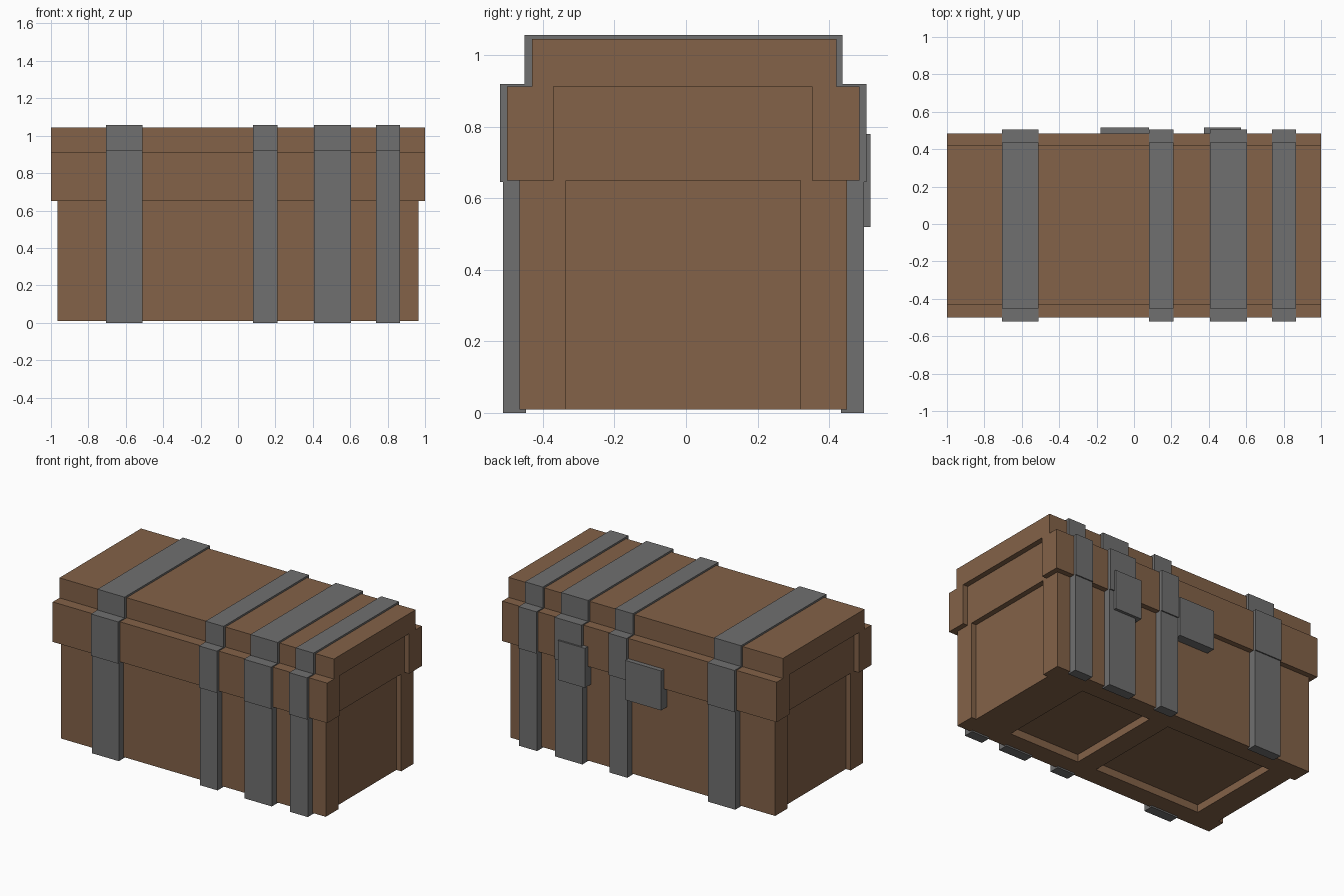
import bpy
import bmesh

if "Cube" in bpy.data.objects:
    bpy.data.objects.remove(bpy.data.objects["Cube"])


def material(name, rgb):
    m = bpy.data.materials.new(name)
    m.diffuse_color = (*rgb, 1)
    m.use_nodes = True
    m.node_tree.nodes["Principled BSDF"].inputs["Base Color"].default_value = m.diffuse_color
    return m


WOOD = material("brown wood", (0.227, 0.122, 0.065))
IRON = material("grey iron", (0.162, 0.162, 0.162))


def extrude_x(name, profile, x0, x1, mat):
    """Extrude a closed (y, z) profile from x0 to x1."""
    bm = bmesh.new()
    face = bm.faces.new([bm.verts.new((x0, y, z)) for y, z in profile])
    res = bmesh.ops.extrude_face_region(bm, geom=[face])
    for v in res["geom"]:
        if isinstance(v, bmesh.types.BMVert):
            v.co.x = x1
    bmesh.ops.recalc_face_normals(bm, faces=bm.faces)
    mesh = bpy.data.meshes.new(name)
    bm.to_mesh(mesh)
    bm.free()
    mesh.materials.append(mat)
    obj = bpy.data.objects.new(name, mesh)
    bpy.context.collection.objects.link(obj)
    return obj


def box(name, x, y, z, mat):
    profile = [(y[0], z[0]), (y[1], z[0]), (y[1], z[1]), (y[0], z[1])]
    return extrude_x(name, profile, x[0], x[1], mat)


def carve(obj, x, y, z):
    """Cut a box-shaped recess out of an object."""
    cutter = box("cutter", x, y, z, WOOD)
    cutter.hide_render = True
    mod = obj.modifiers.new("recess", 'BOOLEAN')
    mod.operation = 'DIFFERENCE'
    mod.solver = 'EXACT'
    mod.object = cutter
    bpy.context.view_layer.objects.active = obj
    bpy.ops.object.modifier_apply(modifier=mod.name)
    bpy.data.objects.remove(cutter)


# Chest body with sunken ends and two sunken panels underneath
body = box("chest_body", (-0.965, 0.965), (-0.465, 0.45), (0.01, 0.65), WOOD)
for s in (-1, 1):
    carve(body, sorted((s * 0.93, s * 1.1)), (-0.335, 0.32), (-0.1, 0.75))
for x in ((-0.77, 0.01), (0.15, 0.665)):
    carve(body, x, (-0.335, 0.32), (-0.1, 0.06))

# Stepped lid with sunken ends
lid = extrude_x("lid", [(-0.5, 0.65), (0.485, 0.65), (0.485, 0.913), (0.42, 0.913),
                        (0.42, 1.045), (-0.43, 1.045), (-0.43, 0.913), (-0.5, 0.913)],
                -1, 1, WOOD)
for s in (-1, 1):
    carve(lid, sorted((s * 0.965, s * 1.1)), (-0.37, 0.352), (0.5, 0.913))

# Iron straps: a stepped band over the lid, and a bar down each side of the body
outer = [(-0.52, 0.645), (-0.52, 0.92), (-0.452, 0.92), (-0.452, 1.057),
         (0.437, 1.057), (0.437, 0.92), (0.505, 0.92), (0.505, 0.645)]
inner = [(0.455, 0.645), (0.455, 0.87), (0.387, 0.87), (0.387, 1.007),
         (-0.402, 1.007), (-0.402, 0.87), (-0.47, 0.87), (-0.47, 0.645)]
for i, x in enumerate(((-0.707, -0.51), (0.08, 0.21), (0.407, 0.605), (0.737, 0.867)), 1):
    extrude_x(f"lid_strap_{i}", outer + inner, *x, IRON)
    box(f"front_strap_{i}", x, (-0.512, -0.447), (0, 0.65), IRON)
    box(f"back_strap_{i}", x, (0.433, 0.497), (0, 0.65), IRON)

# Hinge plates on the back
for i, x in enumerate(((-0.18, 0.08), (0.375, 0.572)), 1):
    box(f"hinge_plate_{i}", x, (0.455, 0.516), (0.52, 0.78), IRON)
